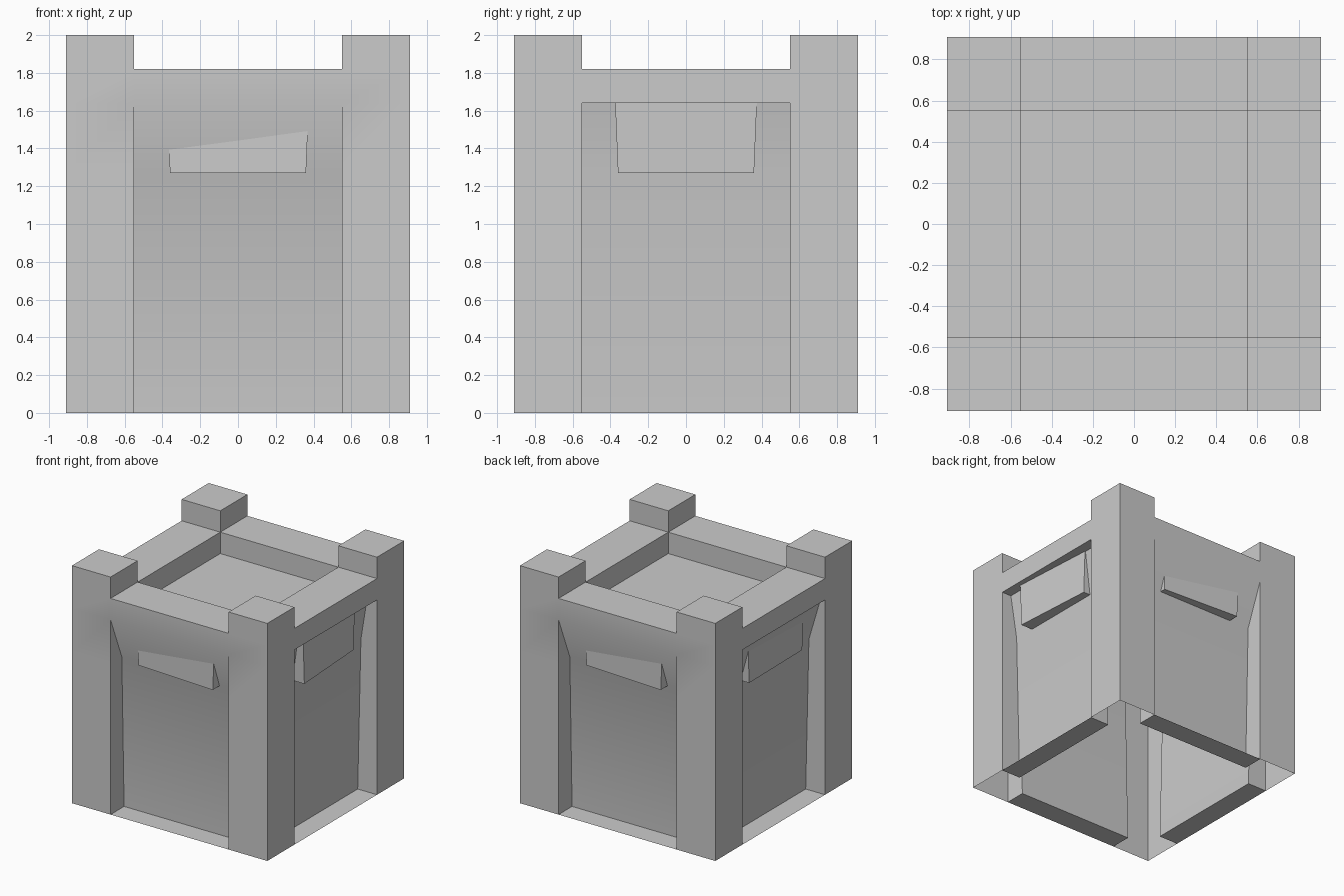
import bpy, bmesh
from math import radians
from mathutils import Matrix, Vector

cube = bpy.data.objects.get("Cube")
if cube:
    bpy.data.objects.remove(cube, do_unlink=True)

OUT, IN = 0.91, 0.55                 # outer half width, inner edge of the posts
KNEE, LEDGE, RAIL, TOP = 1.27, 1.64, 1.82, 2.0
DEEP = 0.18                          # recess depth at the ground

grey = bpy.data.materials.new("plain_grey")
grey.use_nodes = True
COLOUR = (0.6, 0.6, 0.6, 1)
grey.diffuse_color = COLOUR
grey.node_tree.nodes["Principled BSDF"].inputs["Base Color"].default_value = COLOUR


def face(bm, points, turn=0):
    """Add a face, turned about the z axis by quarter turns."""
    rot = Matrix.Rotation(radians(90 * turn), 3, 'Z')
    bm.faces.new([bm.verts.new(rot @ Vector(p)) for p in points])


def wall(bm, points, turn):
    """Add a face given as (across, depth, height) behind the outer plane."""
    face(bm, [(x, d - OUT, z) for x, d, z in points], turn)


def finish(bm, name):
    bmesh.ops.remove_doubles(bm, verts=bm.verts, dist=0.0005)
    bmesh.ops.recalc_face_normals(bm, faces=bm.faces)
    mesh = bpy.data.meshes.new(name)
    bm.to_mesh(mesh)
    bm.free()
    mesh.materials.append(grey)
    ob = bpy.data.objects.new(name, mesh)
    bpy.context.collection.objects.link(ob)
    bpy.ops.object.select_all(action='DESELECT')
    ob.select_set(True)
    bpy.context.view_layer.objects.active = ob
    bpy.ops.object.shade_smooth_by_angle(angle=radians(30))


# Side name, recess depth at the top, handle depth at its left and right ends
SIDES = [
    ("front", 0.0, 0.10, 0.06),
    ("left", 0.09, 0.04, 0.085),
    ("back", 0.0, 0.10, 0.06),
    ("right", 0.04, 0.07, 0.08),
]

shell = bmesh.new()
for turn, (name, lip, end_a, end_b) in enumerate(SIDES):
    profile = [(DEEP, 0), (0.15, KNEE), (lip, LEDGE)]

    # Outer faces of the posts
    levels = [0, KNEE, LEDGE, RAIL, TOP]
    for low, high in zip(levels, levels[1:]):
        for a, b in ((-OUT, -IN), (IN, OUT)):
            wall(shell, [(a, 0, low), (b, 0, low), (b, 0, high), (a, 0, high)], turn)

    # Rail face and its underside
    wall(shell, [(-IN, 0, LEDGE), (IN, 0, LEDGE), (IN, 0, RAIL), (-IN, 0, RAIL)], turn)
    if lip:
        wall(shell, [(-IN, 0, LEDGE), (-IN, lip, LEDGE), (IN, lip, LEDGE), (IN, 0, LEDGE)], turn)

    # Recessed panel, with the sides of the posts beside it
    for (d0, z0), (d1, z1) in zip(profile, profile[1:]):
        wall(shell, [(-IN, d0, z0), (IN, d0, z0), (IN, d1, z1), (-IN, d1, z1)], turn)
        for x in (-IN, IN):
            cheek = [(x, 0, z0), (x, d0, z0), (x, d1, z1)]
            if d1 > 0:
                cheek.append((x, 0, z1))
            else:
                cheek[-1] = (x, 0, z1)
            wall(shell, cheek, turn)

    # Sill at the ground
    wall(shell, [(-IN, 0, 0), (IN, 0, 0), (IN, DEEP, 0), (-IN, DEEP, 0)], turn)

    # Rail top, inner wall and post cap
    wide = OUT - IN
    wall(shell, [(-IN, 0, RAIL), (IN, 0, RAIL), (IN, wide, RAIL), (-IN, wide, RAIL)], turn)
    wall(shell, [(-IN, wide, RAIL), (IN, wide, RAIL), (IN, wide, LEDGE), (-IN, wide, LEDGE)], turn)
    wall(shell, [(-OUT, 0, TOP), (-IN, 0, TOP), (-IN, wide, TOP), (-OUT, wide, TOP)], turn)

    # Inner sides of the post tops
    for x in (-IN, IN):
        wall(shell, [(x, 0, RAIL), (x, wide, RAIL), (x, wide, TOP), (x, 0, TOP)], turn)

    # Handle block, slightly wider at the top
    grip = bmesh.new()
    back = 0.17
    lo, hi = 0.36, 0.375
    bl, br = (-lo, end_a, KNEE), (lo, end_b, KNEE)
    tl, tr = (-hi, end_a, LEDGE), (hi, end_b, LEDGE)
    bl2, br2, tl2, tr2 = [(x, back, z) for x, d, z in (bl, br, tl, tr)]
    for quad in ((bl, br, tr, tl), (bl, bl2, br2, br), (bl, tl, tl2, bl2),
                 (br, br2, tr2, tr), (tl, tr, tr2, tl2), (bl2, tl2, tr2, br2)):
        wall(grip, quad, turn)
    finish(grip, name + "_handle")

# Floor of the tray
face(shell, [(-IN, -IN, LEDGE), (IN, -IN, LEDGE), (IN, IN, LEDGE), (-IN, IN, LEDGE)])
finish(shell, "crate_shell")
